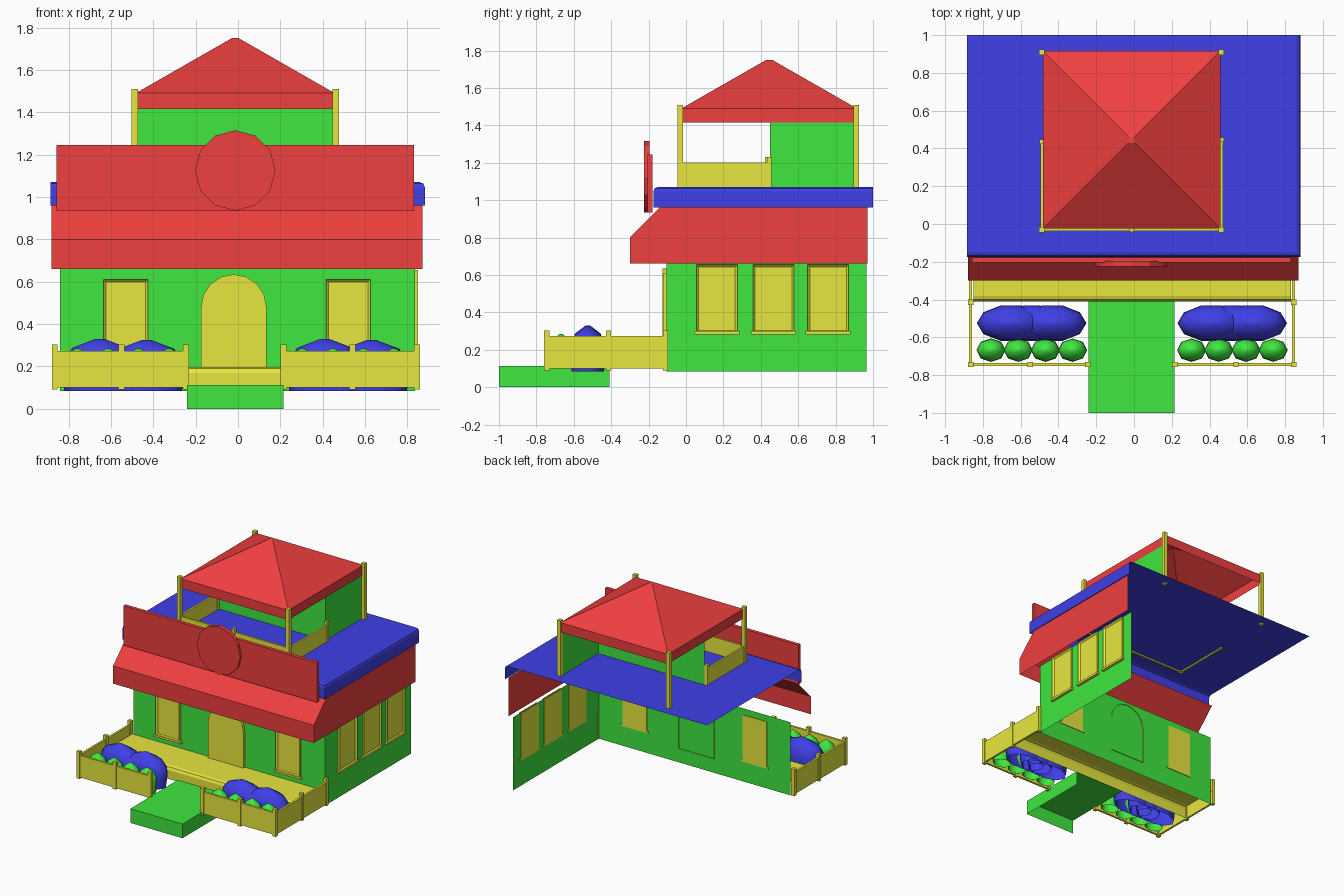
import bpy, bmesh, math
from mathutils import Vector

if "Cube" in bpy.data.objects:
    bpy.data.objects.remove(bpy.data.objects["Cube"])


def mat(name, rgb):
    m = bpy.data.materials.new(name)
    m.diffuse_color = (*rgb, 1)
    m.use_nodes = True
    m.node_tree.nodes["Principled BSDF"].inputs["Base Color"].default_value = m.diffuse_color
    return m


RED = mat("red", (0.87, 0.05, 0.05))
GREEN = mat("green", (0.05, 0.8, 0.05))
BLUE = mat("blue", (0.05, 0.05, 0.8))
YELLOW = mat("yellow", (0.8, 0.8, 0.05))
DIRS = {"-x": (-1, 0, 0), "+x": (1, 0, 0), "-y": (0, -1, 0),
        "+y": (0, 1, 0), "-z": (0, 0, -1), "+z": (0, 0, 1)}
OPEN = ("-x", "+y", "-z")   # sides the building leaves open


def finish(name, bm, m, smooth=False):
    me = bpy.data.meshes.new(name)
    for f in bm.faces:
        f.smooth = smooth
    bm.to_mesh(me)
    bm.free()
    me.materials.append(m)
    ob = bpy.data.objects.new(name, me)
    bpy.context.collection.objects.link(ob)
    return ob


def facing(bm, d):
    return [f for f in bm.faces if f.normal.dot(Vector(DIRS[d])) > 0.99]


def box_bm(x0, x1, y0, y1, z0, z1):
    bm = bmesh.new()
    bmesh.ops.create_cube(bm, size=1)
    for v in bm.verts:
        v.co = (x1 if v.co.x > 0 else x0, y1 if v.co.y > 0 else y0, z1 if v.co.z > 0 else z0)
    bm.normal_update()
    return bm


def box(name, m, x, y, z, drop=()):
    bm = box_bm(*x, *y, *z)
    faces = [f for d in drop for f in facing(bm, d)]
    bmesh.ops.delete(bm, geom=faces, context='FACES')
    return finish(name, bm, m)


def post(name, x, y, z0, z1, s=0.015):
    box(name, YELLOW, (x - s, x + s), (y - s, y + s), (z0, z1))


def loft(name, m, rings, cap_top=True, smooth=False):
    """Skin a stack of equal-length point rings."""
    bm = bmesh.new()
    rows = [[bm.verts.new(p) for p in r] for r in rings]
    n = len(rows[0])
    for a, b in zip(rows, rows[1:]):
        for i in range(n):
            j = (i + 1) % n
            bm.faces.new((a[i], a[j], b[j], b[i]))
    if cap_top:
        bm.faces.new(rows[-1])
    return finish(name, bm, m, smooth)


def sheet(name, m, profile, x0, x1, end=False):
    """Extrude an open (y, z) profile along x, optionally closing the right end."""
    bm = bmesh.new()
    a = [bm.verts.new((x0, y, z)) for y, z in profile]
    b = [bm.verts.new((x1, y, z)) for y, z in profile]
    for i in range(len(a) - 1):
        bm.faces.new((a[i], b[i], b[i + 1], a[i + 1]))
    if end:
        bm.faces.new(b[::-1])
    bmesh.ops.recalc_face_normals(bm, faces=bm.faces)
    return finish(name, bm, m)


def window(name, x, y, z, face):
    bm = box_bm(*x, *y, *z)
    f = facing(bm, face)
    bmesh.ops.inset_region(bm, faces=f, thickness=0.017, depth=0)
    bmesh.ops.translate(bm, verts=f[0].verts, vec=-Vector(DIRS[face]) * 0.012)
    finish(name, bm, YELLOW)


# ground floor walls and entrance step
box("ground_walls", GREEN, (-0.84, 0.835), (-0.105, 0.965), (0.083, 0.66), OPEN + ("+z",))
box("entrance_step", GREEN, (-0.24, 0.215), (-1.0, -0.41), (0, 0.112), OPEN)

# porch deck with rounded nose
sheet("porch_deck", YELLOW, [(-0.105, 0.197), (-0.38, 0.197), (-0.40, 0.19),
                             (-0.41, 0.17), (-0.41, 0.1)], -0.85, 0.83)

# arched door
cx, r, spring = -0.02, 0.155, 0.48
arch = [(cx - r, 0.195), (cx + r, 0.195)]
arch += [(cx + r * math.cos(math.pi * i / 8), spring + r * math.sin(math.pi * i / 8)) for i in range(9)]
loft("arched_door", YELLOW, [[(x, y, z) for x, z in arch] for y in (-0.1, -0.125)])

# front windows
for i, x in enumerate((-0.53, 0.52)):
    window(f"front_window_{i}", (x - 0.105, x + 0.105), (-0.122, -0.1), (0.25, 0.61), "-y")
    box(f"front_sill_{i}", YELLOW, (x - 0.118, x + 0.118), (-0.128, -0.1), (0.24, 0.255))
# side windows
for i, y in enumerate((0.165, 0.468, 0.76)):
    window(f"side_window_{i}", (0.83, 0.85), (y - 0.11, y + 0.11), (0.29, 0.655), "+x")
    box(f"side_sill_{i}", YELLOW, (0.83, 0.856), (y - 0.12, y + 0.12), (0.283, 0.3))

# sloping awning with right side band
sheet("awning", RED, [(-0.30, 0.66), (-0.30, 0.80), (-0.135, 0.965)], -0.88, 0.872)
sheet_side = bmesh.new()
sheet_side.faces.new([sheet_side.verts.new((0.872, y, z)) for y, z in
                      ((-0.30, 0.66), (0.97, 0.66), (0.97, 0.965), (-0.135, 0.965), (-0.30, 0.80))])
finish("awning_side", sheet_side, RED)

# signboard and its round plate
box("signboard", RED, (-0.857, 0.832), (-0.205, -0.178), (0.933, 1.245))
loft("round_plate", RED, [[(-0.013 + 0.19 * math.sin(t), y, 1.125 + 0.19 * math.cos(t))
                           for t in (math.tau * i / 12 for i in range(12))] for y in (-0.195, -0.224)])

# terrace slab with softened front and right edges
bm = box_bm(-0.885, 0.882, -0.175, 1.0, 0.96, 1.07)
bmesh.ops.delete(bm, geom=[f for d in OPEN for f in facing(bm, d)], context='FACES')
rim = [e for e in bm.edges if len(e.link_faces) == 2 and all(v.co.z > 1 for v in e.verts)]
bmesh.ops.bevel(bm, geom=rim, offset=0.024, segments=2, profile=0.5, affect='EDGES')
finish("terrace", bm, BLUE)

# upper room
box("upper_room", GREEN, (-0.475, 0.45), (0.45, 0.9), (1.07, 1.43), OPEN + ("+z",))

# balcony posts and parapets
for i, (x, y) in enumerate([(-0.488, -0.03), (0.462, -0.03), (-0.488, 0.91), (0.462, 0.91)]):
    post(f"roof_post_{i}", x, y, 1.06, 1.51)
for i, (x, y) in enumerate([(-0.013, -0.03), (-0.488, 0.435), (0.464, 0.445)]):
    post(f"parapet_post_{i}", x, y, 1.06, 1.23, 0.012)
box("parapet_front", YELLOW, (-0.488, 0.462), (-0.038, -0.024), (1.06, 1.2))
for i, x in enumerate((-0.488, 0.464)):
    box(f"parapet_side_{i}", YELLOW, (x - 0.007, x + 0.007), (-0.03, 0.445), (1.06, 1.2))

# hipped roof
CORNERS = ((-1, -1), (1, -1), (1, 1), (-1, 1))
loft("hipped_roof", RED, [[(-0.013 + h * a, 0.445 + h * b, z) for a, b in CORNERS]
                          for h, z in ((0.47, 1.415), (0.47, 1.49), (0.016, 1.75))])

# garden fence
for i, (inner, mid, outer) in enumerate([(-0.245, -0.55, -0.865), (0.215, 0.54, 0.845)]):
    lo, hi = sorted((inner, outer))
    box(f"fence_front_{i}", YELLOW, (lo, hi), (-0.752, -0.736), (0.1, 0.273))
    box(f"fence_side_{i}", YELLOW, (outer - 0.008, outer + 0.008), (-0.745, -0.105), (0.1, 0.273))
    for j, (x, y) in enumerate([(inner, -0.744), (mid, -0.744), (outer, -0.744),
                                (outer, -0.415), (outer, -0.11)]):
        post(f"fence_post_{i}_{j}", x, y, 0.09, 0.303, 0.014)


# planting: open-bottomed low-poly domes
def bush(name, m, x, y, rx, ry, z0, z1, n):
    prof = ((0.93, 0), (1, 0.35), (0.96, 0.6), (0.72, 0.83), (0.12, 1))
    loft(name, m, [[(x + k * rx * math.cos(t), y + k * ry * math.sin(t), z0 + h * (z1 - z0))
                    for t in (math.tau * i / n for i in range(n))] for k, h in prof], smooth=True)


for i, x in enumerate((-0.542, 0.52)):
    for j, (dx, rx, top) in enumerate([(-0.11, 0.18, 0.33), (0.11, 0.18, 0.325), (0, 0.14, 0.29)]):
        bush(f"flower_bush_{i}_{j}", BLUE, x + dx, -0.525, rx, 0.098, 0.085, top, 10)
    for j in range(4):
        bush(f"shrub_{i}_{j}", GREEN, x - 0.215 + j * 0.144, -0.668, 0.077, 0.062, 0.1, 0.285, 8)
